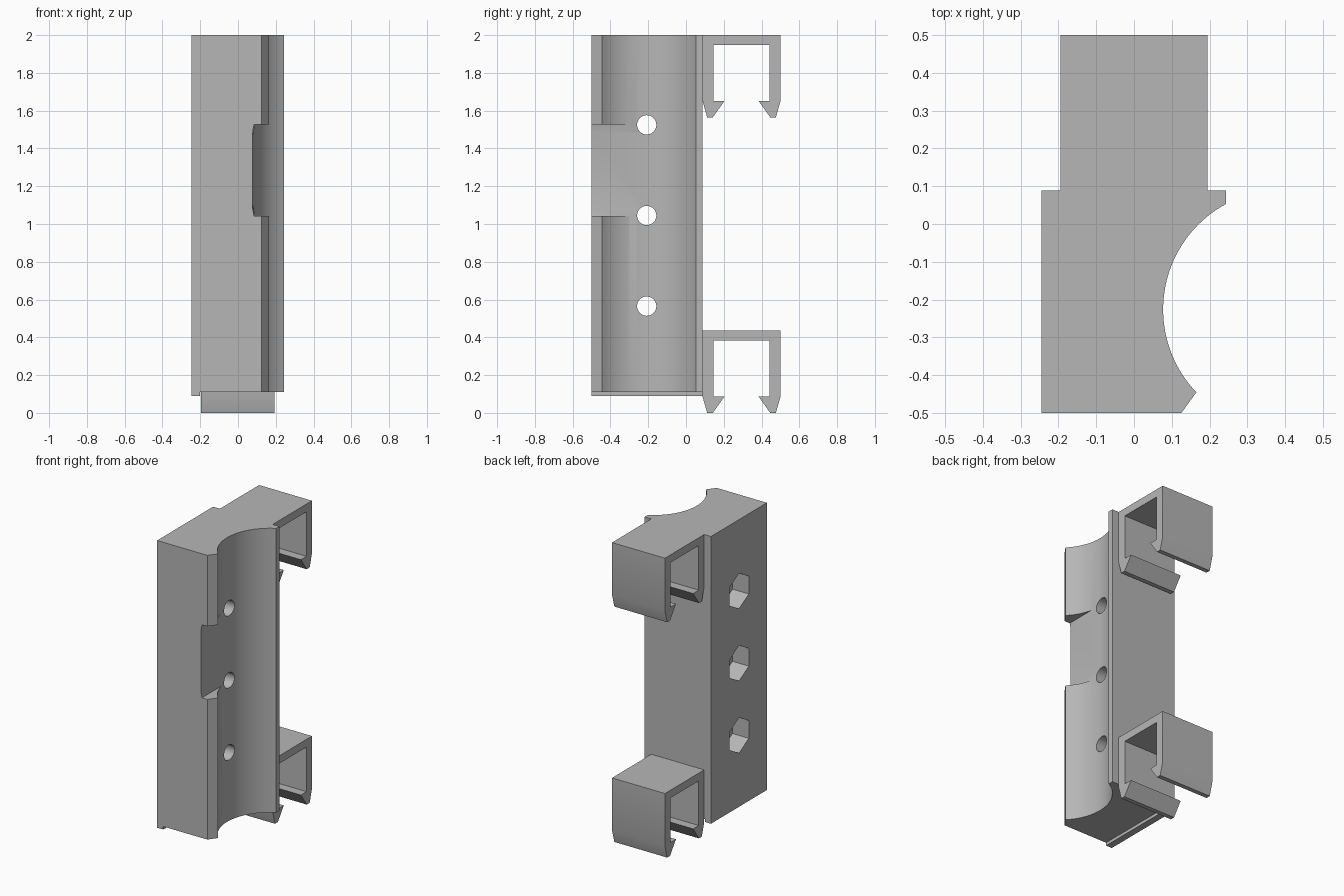
import bpy, bmesh, math
from mathutils import Vector

cube = bpy.data.objects.get("Cube")
if cube:
    bpy.data.objects.remove(cube, do_unlink=True)

grey = bpy.data.materials.new("plain_grey")
grey.use_nodes = True
colour = (0.47, 0.47, 0.47, 1)
grey.diffuse_color = colour
grey.node_tree.nodes["Principled BSDF"].inputs["Base Color"].default_value = colour


def extrude(name, points, direction):
    """Solid prism from a closed 3D outline pushed along a direction."""
    bm = bmesh.new()
    face = bm.faces.new([bm.verts.new(p) for p in points])
    top = bmesh.ops.extrude_face_region(bm, geom=[face])["geom"]
    bmesh.ops.translate(bm, vec=Vector(direction),
                        verts=[v for v in top if isinstance(v, bmesh.types.BMVert)])
    bmesh.ops.recalc_face_normals(bm, faces=bm.faces)
    mesh = bpy.data.meshes.new(name)
    bm.to_mesh(mesh)
    bm.free()
    mesh.materials.append(grey)
    obj = bpy.data.objects.new(name, mesh)
    bpy.context.collection.objects.link(obj)
    return obj


def activate(obj):
    bpy.ops.object.select_all(action="DESELECT")
    obj.select_set(True)
    bpy.context.view_layer.objects.active = obj


def cut(obj, cutter):
    activate(obj)
    mod = obj.modifiers.new("cut", "BOOLEAN")
    mod.operation, mod.solver, mod.object = "DIFFERENCE", "EXACT", cutter
    bpy.ops.object.modifier_apply(modifier=mod.name)
    bpy.data.objects.remove(cutter, do_unlink=True)


def polygon_along_x(name, sides, radius, x, length, y, z):
    pts = [(x, y + radius * math.sin(math.tau * i / sides),
            z + radius * math.cos(math.tau * i / sides)) for i in range(sides)]
    return extrude(name, pts, (length, 0, 0))


# Body: plan outline with a round groove along its +x side
LEFT, BACK, TOP, FLOOR = -0.245, 0.088, 2.0, 0.11
cx, cy, r = 0.394, -0.226, 0.317
start = math.atan2(-0.445 - cy, 0.165 - cx) % math.tau
end = math.atan2(0.053 - cy, 0.243 - cx) % math.tau
STEPS = 40
groove = [(cx + r * math.cos(a), cy + r * math.sin(a))
          for a in (start + (end - start) * i / STEPS for i in range(STEPS + 1))]
plan = [(LEFT, -0.5), (0.125, -0.5)] + groove + [(0.243, BACK), (LEFT, BACK)]
body = extrude("body", [(x, y, FLOOR) for x, y in plan], (0, 0, TOP - FLOOR))

# Window through the front lip of the groove
window = [(0.3, 1.042), (0.085, 1.042), (0.077, 1.085),
          (0.077, 1.485), (0.085, 1.528), (0.3, 1.528)]
cut(body, extrude("window_cutter", [(x, -0.6, z) for x, z in window], (0, 0.374, 0)))

# Screw holes with hexagonal nut pockets on the flat side
for z in (0.565, 1.045, 1.525):
    cut(body, polygon_along_x("hole_cutter", 32, 0.051, -0.4, 0.8, -0.208, z))
    cut(body, polygon_along_x("pocket_cutter", 6, 0.118, -0.4, 0.275, -0.208, z))

# Thin lip under the flat side
lip = extrude("bottom_lip", [(LEFT, -0.5, 0.09), (-0.2, -0.5, 0.09),
                             (-0.2, BACK, 0.09), (LEFT, BACK, 0.09)], (0, 0, 0.02))

# Snap clips: mirrored half section of a hooked channel
mid = (BACK + 0.5) / 2
half = [(0.206, 0.435), (0.206, 0.085), (0.182, 0), (0.152, 0),
        (0.09, 0.087), (0.149, 0.087), (0.149, 0.383)]
section = half + [(-u, v) for u, v in reversed(half)]
parts = [body, lip]
for name, base in (("lower_clip", 0), ("upper_clip", TOP - 0.435)):
    pts = [(-0.195, mid + u, base + v) for u, v in section]
    parts.append(extrude(name, pts, (0.389, 0, 0)))

for obj in parts:
    activate(obj)
    bpy.ops.object.shade_smooth_by_angle(angle=math.radians(25))
